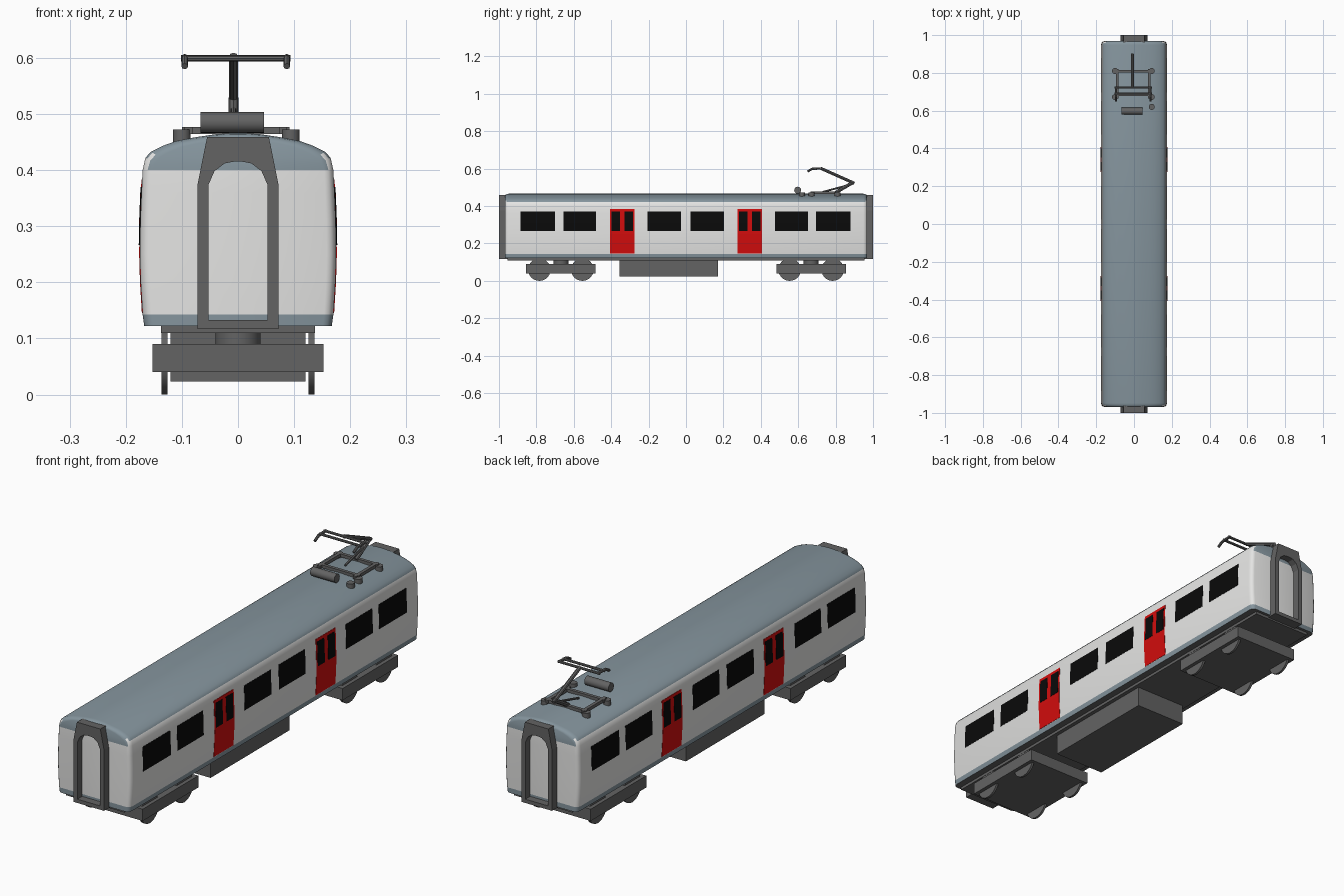
import bpy, bmesh, math
from mathutils import Vector

if "Cube" in bpy.data.objects:
    bpy.data.objects.remove(bpy.data.objects["Cube"])


def material(name, rgb):
    m = bpy.data.materials.new(name)
    m.diffuse_color = (*rgb, 1)
    m.use_nodes = True
    m.node_tree.nodes["Principled BSDF"].inputs["Base Color"].default_value = m.diffuse_color
    return m


WHITE = material("body white", (0.78, 0.78, 0.77))
BLUE = material("roof blue grey", (0.235, 0.30, 0.34))
GREY = material("dark grey", (0.125, 0.125, 0.125))
RED = material("door red", (0.65, 0.004, 0.004))
BLACK = material("window black", (0.003, 0.003, 0.003))


def finish(name, bm, mats, smooth=False):
    bmesh.ops.recalc_face_normals(bm, faces=bm.faces)
    me = bpy.data.meshes.new(name)
    bm.to_mesh(me)
    bm.free()
    ob = bpy.data.objects.new(name, me)
    bpy.context.collection.objects.link(ob)
    for m in mats:
        me.materials.append(m)
    if smooth:
        bpy.ops.object.select_all(action='DESELECT')
        ob.select_set(True)
        bpy.context.view_layer.objects.active = ob
        bpy.ops.object.shade_smooth_by_angle(angle=math.radians(35))
    return ob


def box(name, x, y, z, mat=GREY):
    bm = bmesh.new()
    bmesh.ops.create_cube(bm, size=1)
    for v in bm.verts:
        v.co = [(a + b) / 2 + c * (b - a) for (a, b), c in zip((x, y, z), v.co)]
    return finish(name, bm, [mat])


def rod(name, a, b, r, sides=16, mat=GREY):
    """Cylinder from point a to point b."""
    a, b = Vector(a), Vector(b)
    d = b - a
    bm = bmesh.new()
    bmesh.ops.create_cone(bm, cap_ends=True, segments=sides, radius1=r, radius2=r, depth=d.length)
    mtx = d.to_track_quat('Z', 'Y').to_matrix().to_4x4()
    mtx.translation = (a + b) / 2
    bmesh.ops.transform(bm, matrix=mtx, verts=bm.verts)
    return finish(name, bm, [mat], sides > 8)


# Half cross-section of the body, bottom to roof ridge
HALF = [(0.167, 0.122), (0.170, 0.143), (0.1735, 0.20), (0.175, 0.25), (0.174, 0.31),
        (0.172, 0.36), (0.170, 0.40), (0.165, 0.422), (0.155, 0.433), (0.135, 0.443),
        (0.11, 0.452), (0.08, 0.458), (0.04, 0.464), (0.012, 0.466)]


def wall_x(z):
    for (x0, z0), (x1, z1) in zip(HALF, HALF[1:]):
        if z0 <= z <= z1:
            return x0 + (x1 - x0) * (z - z0) / (z1 - z0)


# Body shell: lofted sections with rounded end corners
bm = bmesh.new()
rings = []
stations = [(-0.968, 0.017), (-0.965, 0.009), (-0.959, 0.003), (-0.948, 0)]
stations += [(-y, i) for y, i in reversed(stations)]
for y, inset in stations:
    row = [(x * (1 - inset / 0.175), z - (inset * 0.6 if z > 0.41 else 0)) for x, z in HALF]
    ring = row + [(-x, z) for x, z in reversed(row)]
    rings.append([bm.verts.new((x, y, z)) for x, z in ring])
n = len(rings[0])
for a, b in zip(rings, rings[1:]):
    for i in range(n):
        j = (i + 1) % n
        bm.faces.new((a[i], a[j], b[j], b[i]))
for ring in (rings[0], rings[-1]):
    for i in range(n // 2 - 1):
        bm.faces.new((ring[i], ring[i + 1], ring[n - 2 - i], ring[n - 1 - i]))
bmesh.ops.recalc_face_normals(bm, faces=bm.faces)
for f in bm.faces:
    z = f.calc_center_median().z
    if f.normal.z < -0.7:
        f.material_index = 2
    elif z < 0.143 or z > (0.40 if abs(f.normal.y) > 0.8 else 0.426):
        f.material_index = 1
finish("body_shell", bm, [WHITE, BLUE, GREY], True)


def wall_plate(name, side, y0, y1, z0, z1, mat, out):
    """Thin plate that follows the curved side wall."""
    zs = [z0] + [z for _, z in HALF if z0 < z < z1] + [z1]
    bm = bmesh.new()
    grid = [[bm.verts.new((side * (wall_x(z) + o), y, z)) for o, y in
             ((out, y0), (out, y1), (-0.003, y1), (-0.003, y0))] for z in zs]
    for a, b in zip(grid, grid[1:]):
        for i in range(4):
            j = (i + 1) % 4
            bm.faces.new((a[i], a[j], b[j], b[i]))
    bm.faces.new(grid[0])
    bm.faces.new(grid[-1])
    finish(name, bm, [mat])


# Windows and doors on both sides
for side in (-1, 1):
    for y0, y1 in ((-0.885, -0.70), (-0.655, -0.48), (-0.205, -0.027),
                   (0.025, 0.202), (0.475, 0.652), (0.695, 0.88)):
        wall_plate("side_window", side, y0, y1, 0.267, 0.37, BLACK, 0.001)
    for yc in (-0.341, 0.341):
        wall_plate("side_door", side, yc - 0.066, yc + 0.066, 0.145, 0.383, RED, 0.0012)
        for s in (-1, 1):
            wall_plate("door_window", side, yc + s * 0.035 - 0.023, yc + s * 0.035 + 0.023,
                       0.267, 0.37, BLACK, 0.0022)

# Gangway frames: arched ring extruded outwards at each end
OUTER = [(0.072, 0.117), (0.072, 0.375), (0.065, 0.41), (0.060, 0.435), (0.055, 0.459)]
INNER = [(0.053, 0.133), (0.053, 0.373), (0.042, 0.398), (0.024, 0.412), (0.008, 0.415)]
for s in (-1, 1):
    bm = bmesh.new()
    loops = []
    for y in (0.955, 1.0):
        for half in (OUTER, INNER):
            pts = half + [(-x, z) for x, z in reversed(half)]
            loops.append([bm.verts.new((x, s * y, z)) for x, z in pts])
    bo, bi, fo, fi = loops
    for a, b in ((bo, fo), (fo, fi), (fi, bi), (bi, bo)):
        for i in range(10):
            j = (i + 1) % 10
            bm.faces.new((a[i], a[j], b[j], b[i]))
    finish("gangway_frame", bm, [GREY])

# Underframe
box("floor_plate", (-0.137, 0.137), (-0.955, 0.955), (0.110, 0.124))
box("equipment_box", (-0.12, 0.12), (-0.355, 0.172), (0.023, 0.115))

# Bogies
for yc in (-0.669, 0.669):
    box("bogie_frame", (-0.152, 0.152), (yc - 0.186, yc + 0.186), (0.04, 0.09))
    rod("bogie_pivot", (0, yc, 0.085), (0, yc, 0.115), 0.04, 24)
    for dy in (-0.115, 0.115):
        for x in (-0.131, 0.131):
            rod("wheel", (x - 0.005, yc + dy, 0.06), (x + 0.005, yc + dy, 0.06), 0.06, 28)

# Roof equipment
rod("roof_cylinder", (-0.067, 0.597, 0.485), (0.046, 0.597, 0.485), 0.0185, 20)
for x, y in ((-0.1, 0.81), (0.094, 0.81), (-0.1, 0.672), (0.094, 0.672), (0.094, 0.62)):
    rod("insulator", (x, y, 0.448), (x, y, 0.472), 0.016, 14)

# Pantograph base
for x in (-0.088, 0.08):
    box("pantograph_side_bar", (x - 0.007, x + 0.007), (0.665, 0.82), (0.464, 0.477))
for y in (0.685, 0.808):
    box("pantograph_cross_bar", (-0.1, 0.092), (y - 0.007, y + 0.007), (0.464, 0.477))

# Pantograph arms and collector head
MID = -0.008
rod("lower_arm", (MID, 0.80, 0.472), (MID, 0.895, 0.528), 0.009, 8)
rod("upper_arm", (MID, 0.90, 0.522), (MID, 0.72, 0.602), 0.008, 8)
rod("control_rod", (MID, 0.73, 0.475), (MID, 0.89, 0.518), 0.005, 8)
for y, z in ((0.69, 0.599), (0.722, 0.600)):
    rod("collector_bar", (-0.102, y, z), (0.094, y, z), 0.0055, 8)
for x in (-0.095, 0.087):
    path = [(x, 0.65, 0.585), (x, 0.675, 0.599), (x, 0.725, 0.601)]
    for a, b in zip(path, path[1:]):
        rod("collector_horn", a, b, 0.006, 8)
